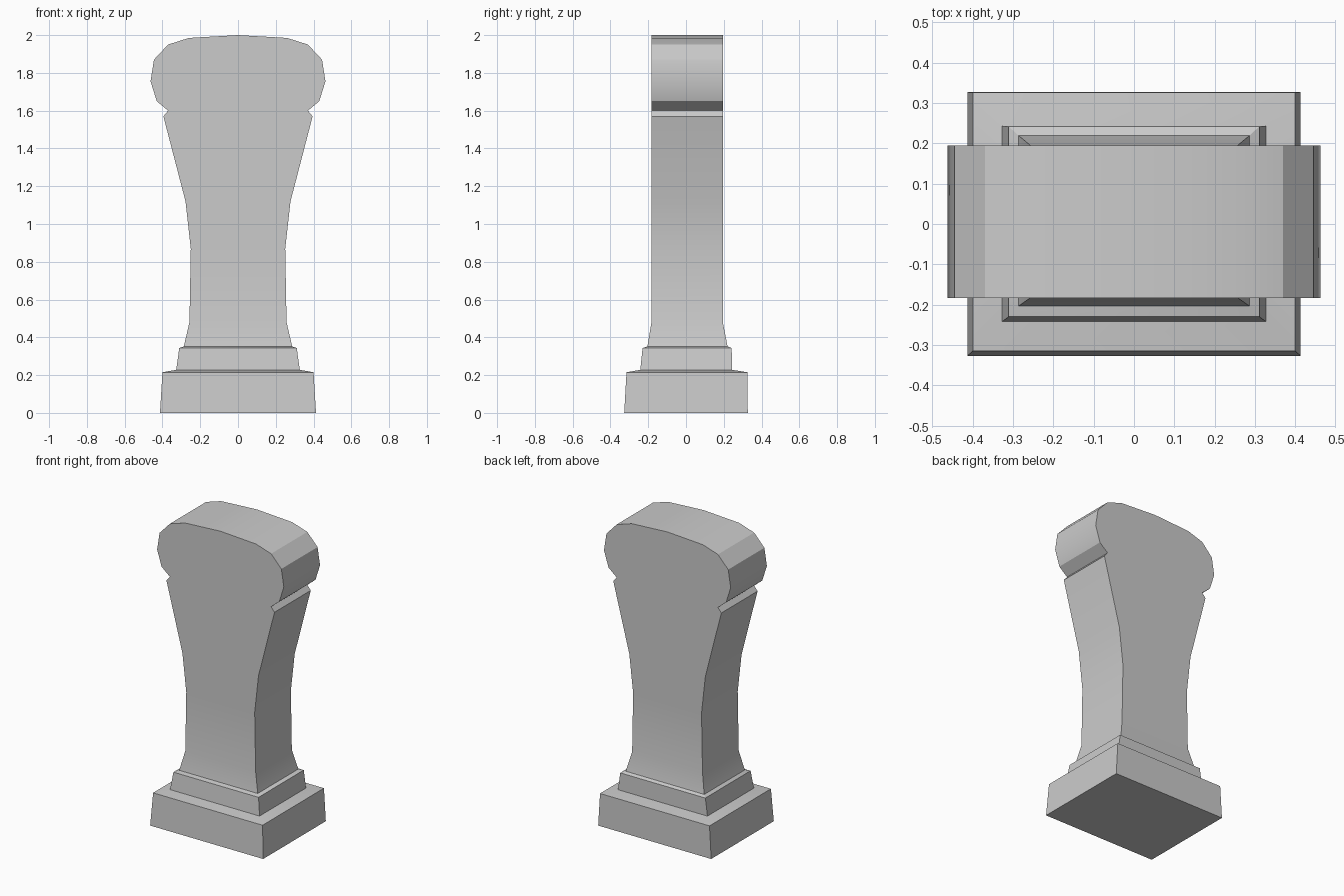
import bpy, bmesh, math

if "Cube" in bpy.data.objects:
    bpy.data.objects.remove(bpy.data.objects["Cube"])


def loft(name, rings, cap_bottom=False):
    """Stack rectangles given as (half width, front y, back y, z)."""
    bm = bmesh.new()
    loops = [[bm.verts.new(p) for p in ((-w, y0, z), (w, y0, z), (w, y1, z), (-w, y1, z))]
             for w, y0, y1, z in rings]
    for a, b in zip(loops, loops[1:]):
        for i in range(4):
            j = (i + 1) % 4
            bm.faces.new((a[i], a[j], b[j], b[i]))
    if cap_bottom:
        bm.faces.new(loops[0][::-1])
    # A zero-width top ring closes into a ridge
    bmesh.ops.remove_doubles(bm, verts=bm.verts, dist=1e-4)
    bmesh.ops.dissolve_degenerate(bm, edges=bm.edges, dist=1e-4)
    bm.normal_update()
    mesh = bpy.data.meshes.new(name)
    bm.to_mesh(mesh)
    bm.free()
    obj = bpy.data.objects.new(name, mesh)
    bpy.context.collection.objects.link(obj)
    bpy.ops.object.select_all(action='DESELECT')
    obj.select_set(True)
    bpy.context.view_layer.objects.active = obj
    bpy.ops.object.shade_smooth_by_angle(angle=math.radians(28))
    return obj


# Shared rings where the parts meet
step_foot = (0.327, -0.242, 0.243, 0.228)
shaft_foot = (0.287, -0.204, 0.22, 0.352)

# Plinth with slightly tapered sides and sloping top
loft("plinth", [(0.413, -0.327, 0.327, 0), (0.40, -0.315, 0.326, 0.215), step_foot], True)

# Smaller step on the plinth
loft("step", [step_foot, (0.311, -0.23, 0.242, 0.343), shaft_foot])

# Flared shaft and rounded head share one flat-fronted outline
outline = [(0.257, 0.48), (0.25, 0.87), (0.278, 1.12), (0.395, 1.57), (0.37, 1.60),
           (0.43, 1.65), (0.463, 1.755), (0.445, 1.87), (0.37, 1.95), (0.26, 1.985), (0, 2.0)]
loft("shaft_and_head", [shaft_foot] + [(w, -0.183, 0.195, z) for w, z in outline])
